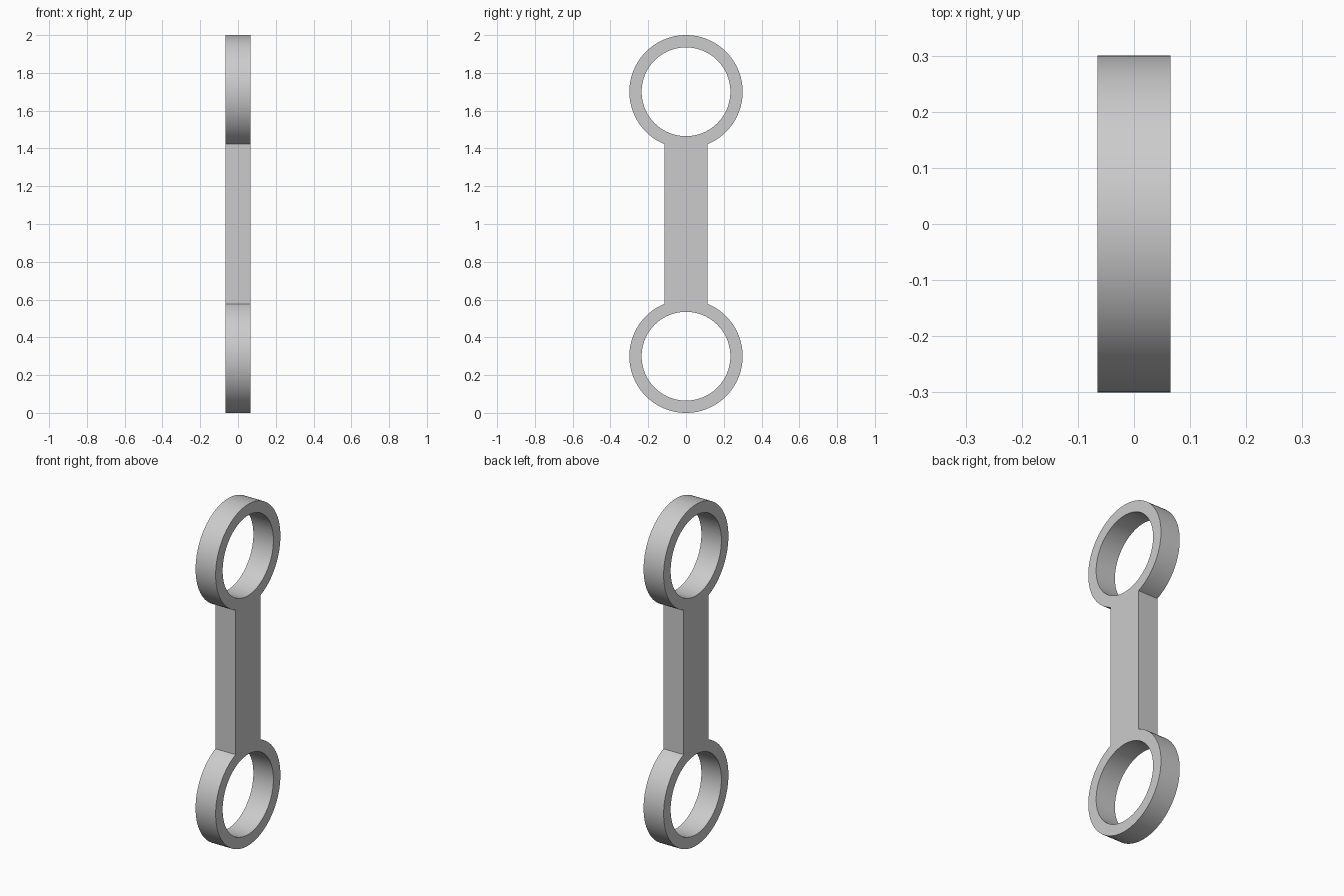
import bpy, bmesh
from math import sin, cos, asin, pi, radians

OUTER, INNER, HALF_BAR, HALF_THICK = 0.3, 0.235, 0.115, 0.065
CENTRE_Z = 1.0          # middle of the link
RING_OFFSET = 0.7       # ring centres above and below the middle
ARC_STEPS, NECK_STEPS = 84, 12

cube = bpy.data.objects.get("Cube")
if cube:
    bpy.data.objects.remove(cube)

grey = bpy.data.materials.new("plain_grey")
grey.use_nodes = True
colour = (0.6, 0.6, 0.6, 1)
grey.diffuse_color = colour
grey.node_tree.nodes["Principled BSDF"].inputs["Base Color"].default_value = colour

bm = bmesh.new()
neck = asin(HALF_BAR / OUTER)   # half angle where the bar meets the ring


def arc(radius, start, end, steps, side):
    """Points on one ring; angle 0 points along the bar to the other ring."""
    points = []
    for i in range(steps + 1):
        a = start + (end - start) * i / steps
        z = CENTRE_Z + side * (RING_OFFSET - radius * cos(a))
        points.append(bm.verts.new((-HALF_THICK, side * radius * sin(a), z)))
    return points


# Two open rings, each with its inner neck arc shared with the bar
bar_outline = []
for side in (1, -1):
    outer = arc(OUTER, neck, 2 * pi - neck, ARC_STEPS, side)
    inner = arc(INNER, neck, 2 * pi - neck, ARC_STEPS, side)
    neck_arc = arc(INNER, -neck, neck, NECK_STEPS, side)
    for i in range(ARC_STEPS):
        bm.faces.new((outer[i], outer[i + 1], inner[i + 1], inner[i]))
    bar_outline += [outer[-1]] + neck_arc + [outer[0]]

# Bar between the rings
bm.faces.new(bar_outline)
bmesh.ops.remove_doubles(bm, verts=bm.verts, dist=0.0001)
bmesh.ops.recalc_face_normals(bm, faces=bm.faces)

# Thicken the flat profile across the width
extruded = bmesh.ops.extrude_face_region(bm, geom=bm.faces[:], use_keep_orig=True)
moved = [g for g in extruded["geom"] if isinstance(g, bmesh.types.BMVert)]
bmesh.ops.translate(bm, verts=moved, vec=(2 * HALF_THICK, 0, 0))
bmesh.ops.recalc_face_normals(bm, faces=bm.faces)

mesh = bpy.data.meshes.new("double_ring_link")
bm.to_mesh(mesh)
bm.free()
mesh.materials.append(grey)
link = bpy.data.objects.new("double_ring_link", mesh)
bpy.context.collection.objects.link(link)

# Round walls smooth, edges sharp
bpy.ops.object.select_all(action="DESELECT")
link.select_set(True)
bpy.context.view_layer.objects.active = link
bpy.ops.object.shade_smooth_by_angle(angle=radians(30))
